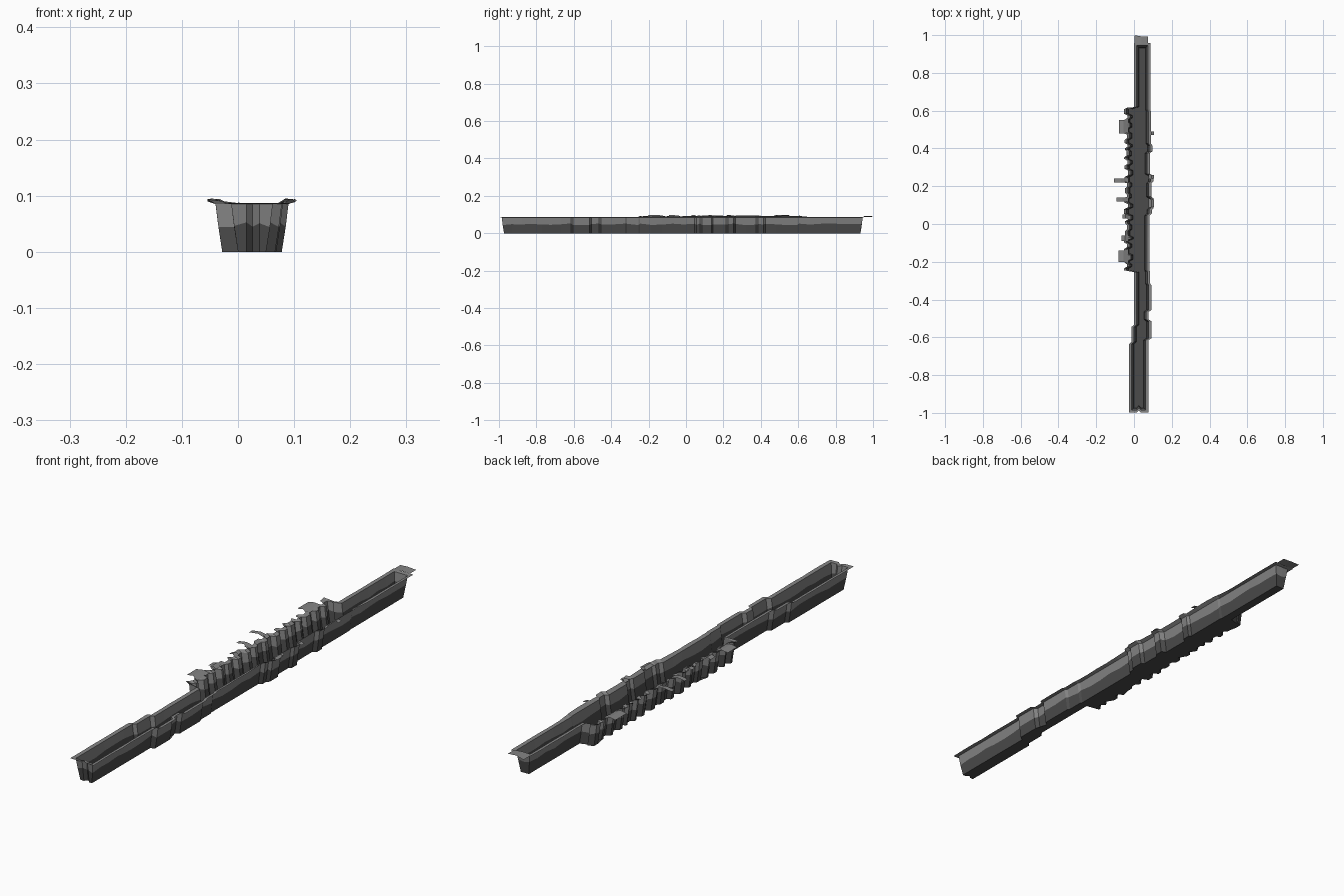
import bpy, bmesh, random

random.seed(4)
cube = bpy.data.objects.get("Cube")
if cube:
    bpy.data.objects.remove(cube)


def material(name, value):
    m = bpy.data.materials.new(name)
    m.use_nodes = True
    colour = (value, value, value, 1)
    m.diffuse_color = colour
    m.node_tree.nodes["Principled BSDF"].inputs["Base Color"].default_value = colour
    return m


light = material("light_grey", 0.23)
dark = material("dark_grey", 0.07)

FRONT, BACK = -0.985, 0.945
TOP = 0.085
SLANT = 0.005   # how far each jog in a wall leans along the trench
RIM = 0.014     # flange width

# Wall runs: end of the run along y, and x at the top of the wall
right_runs = [(-.61, .062), (-.51, .078), (-.46, .064), (-.32, .078),
              (-.25, .072), (.05, .068), (.08, .08), (.14, .09), (.22, .078),
              (.26, .088), (.38, .07), (.42, .084), (.6, .076), (BACK, .073)]
left_runs = [(-.63, -.012), (-.54, 0), (-.25, .014)]

# Ribbed middle stretch of the left wall
y, out = -.25, False
while y < .58:
    y += random.uniform(.014, .036)
    out = not out
    left_runs.append((y, (-.036 if out else -.02) + random.uniform(-.005, .005)))
left_runs += [(.615, -.018), (BACK, .014)]


def wall_line(runs):
    """Turn runs into plan points, with extra points along long runs."""
    points, start = [], FRONT
    for end, x in runs:
        a = start if start == FRONT else start + SLANT
        b = end if end == BACK else end - SLANT
        n = max(1, int((b - a) / .05))
        points += [(x, a + (b - a) * i / n) for i in range(n + 1)]
        start = end
    return points


# Closed plan loop: each point also stores its outward direction
right = [(x, y, 1, 0) for x, y in wall_line(right_runs)]
left = [(x, y, -1, 0) for x, y in wall_line(left_runs)][::-1]
for line, first, last in ((right, -1, 1), (left, 1, -1)):
    line[0] = line[0][:3] + (first,)
    line[-1] = line[-1][:3] + (last,)
loop = right + [(.04, BACK, 0, 1)] + left + [(.015, FRONT, 0, -1),
                                           (.026, FRONT + .012, 0, -1),
                                           (.038, FRONT, 0, -1)]


def ring(bm, offset, z, jitter):
    return [bm.verts.new((x + dx * offset, y + dy * offset,
                          z + random.uniform(-jitter, jitter)))
            for x, y, dx, dy in loop]


def bridge(bm, a, b, index):
    n = len(a)
    for i in range(n):
        j = (i + 1) % n
        bm.faces.new((a[i], b[i], b[j], a[j])).material_index = index


def finish(bm, name):
    mesh = bpy.data.meshes.new(name)
    bm.to_mesh(mesh)
    bm.free()
    mesh.materials.append(light)
    mesh.materials.append(dark)
    obj = bpy.data.objects.new(name, mesh)
    bpy.context.collection.objects.link(obj)


# Trench floor and sloping walls, dark below and light above
bm = bmesh.new()
floor = ring(bm, -.012, 0, 0)
middle = ring(bm, -.005, .048, .005)
top = ring(bm, 0, TOP, 0)
face = bm.faces.new(floor)
face.material_index = 1
bmesh.ops.triangulate(bm, faces=[face])
bridge(bm, middle, floor, 1)
bridge(bm, top, middle, 0)
finish(bm, "trench_walls")

# Flange around the top edge, raised along the ribbed stretch
bm = bmesh.new()
inner = ring(bm, 0, TOP, 0)
outer = ring(bm, RIM, .087, .001)
for v in outer:
    if -.25 < v.co.y < .61:
        v.co.z = random.uniform(.088, .095)
bridge(bm, outer, inner, 0)
finish(bm, "rim_flange")


def flap(name, x0, x1, y0, y1, z0, z1):
    """Thin ground flap reaching outwards from x0 to x1."""
    bm = bmesh.new()
    xm, dy = (x0 + x1) / 2, (y1 - y0) * .15
    rows = [[bm.verts.new((x, ya, z)), bm.verts.new((x, yb, z))]
            for x, ya, yb, z in ((x0, y0 - dy, y1 + dy, z0),
                                 (xm, y0, y1, z1),
                                 (x1, y0, y1, (z0 + z1) / 2))]
    for a, b in zip(rows, rows[1:]):
        f = bm.faces.new((a[0], b[0], b[1], a[1]))
        f.normal_update()
        if f.normal.z < 0:
            f.normal_flip()
    finish(bm, name)


# Loose flaps along both sides
for i, (y0, y1, x) in enumerate([(.48, .55, -.08), (.22, .24, -.106),
                                 (.12, .14, -.092), (-.2, -.14, -.082),
                                 (-.09, -.06, -.065), (.03, .05, -.06)]):
    flap("left_flap_%d" % i, -.03, x, y0, y1, .088, .097)
for i, (y0, y1, x) in enumerate([(.47, .49, .106), (.24, .26, .106),
                                 (.09, .13, .106)]):
    flap("right_flap_%d" % i, .078, x, y0, y1, .087, .094)

# Wide flap at the back end
flap("back_flap", 0.003, .075, BACK + .008, 1 - .007, .087, .092)
